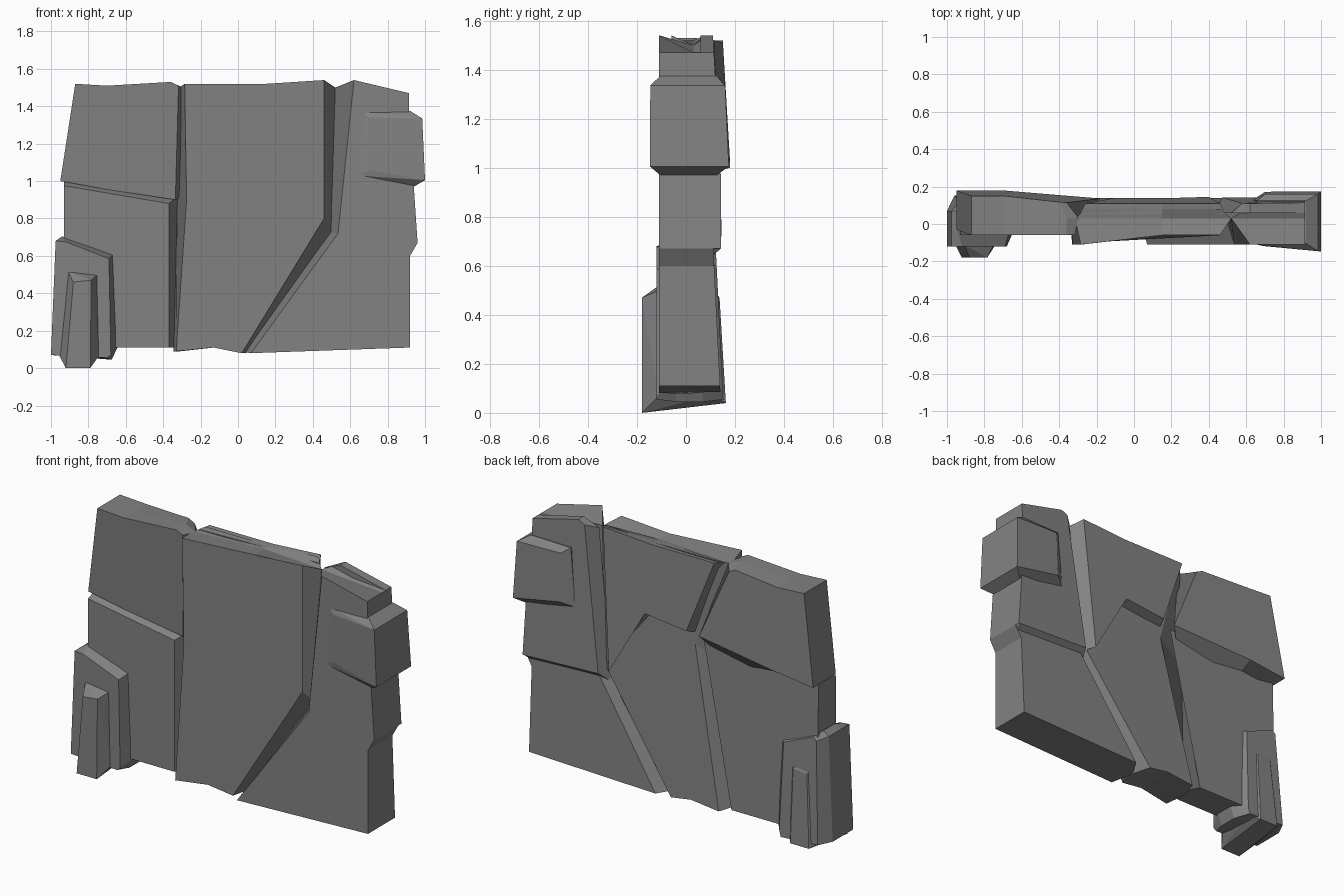
import bpy, bmesh

stone = bpy.data.materials.new("grey stone")
stone.diffuse_color = (0.225, 0.225, 0.23, 1)


def clamp(v):
    return max(0.0, min(1.0, v))


def chunk(name, *rings, hull=False):
    """Loft a rock chunk through (outline, y) rings, front to back; y is a number or f(x, z)."""
    bm = bmesh.new()
    loops = []
    for pts, y in rings:
        loops.append([bm.verts.new((x, y(x, z) if callable(y) else y, z)) for x, z in pts])
    if hull:
        res = bmesh.ops.convex_hull(bm, input=bm.verts)
        bmesh.ops.delete(bm, geom=[v for v in bm.verts if not v.link_faces], context='VERTS')
    else:
        n = len(loops[0])
        for a, b in zip(loops, loops[1:]):
            for i in range(n):
                j = (i + 1) % n
                bm.faces.new((a[i], a[j], b[j], b[i]))
        bm.faces.new(loops[0])
        bm.faces.new(loops[-1][::-1])
    bmesh.ops.recalc_face_normals(bm, faces=bm.faces)
    me = bpy.data.meshes.new(name)
    bm.to_mesh(me)
    bm.free()
    me.materials.append(stone)
    ob = bpy.data.objects.new(name, me)
    bpy.context.collection.objects.link(ob)
    return ob


# upper left block, its back overhangs the lower block
chunk("upper_left_block",
      ([(-.95, 1.0), (-.87, 1.52), (-.70, 1.51), (-.36, 1.53), (-.318, 1.51), (-.335, .90), (-.70, .955)],
       lambda x, z: -.06 + .03 * clamp((1.5 - z) / .5)),
      ([(-.95, 1.0), (-.87, 1.52), (-.70, 1.51), (-.36, 1.53), (-.295, 1.50), (-.30, .92), (-.70, .965)], .03),
      ([(-.95, 1.0), (-.87, 1.52), (-.70, 1.51), (-.40, 1.52), (-.36, 1.50), (-.18, 1.08), (-.70, 1.03)],
       lambda x, z: .15 + .03 * clamp((1.52 - z) / .5) - .04 * clamp((x + .7) / .37)))

# lower left block
chunk("lower_left_block",
      ([(-.93, .975), (-.37, .88), (-.37, .11), (-.93, .11)], -.06),
      ([(-.93, 1.01), (-.32, .92), (-.335, .11), (-.93, .11)], .03),
      ([(-.93, 1.04), (-.18, 1.07), (-.38, .11), (-.93, .11)], lambda x, z: .125 - .025 * z))

# middle block, leaning forward at its left edge
chunk("middle_block",
      ([(-.285, 1.52), (.15, 1.52), (.46, 1.54), (.46, .80), (.02, .08), (-.13, .11), (-.33, .09), (-.275, .90)],
       lambda x, z: -.06 - .05 * clamp((.15 - x) / .43)),
      ([(-.315, 1.50), (.15, 1.52), (.52, 1.50), (.51, .70), (.045, .08), (-.13, .11), (-.345, .09), (-.325, .90)], .03),
      ([(-.26, 1.52), (.15, 1.52), (.46, 1.54), (.43, .70), (0, .09), (-.13, .11), (-.31, .09), (-.12, 1.0)],
       lambda x, z: .14 - .06 * clamp(z - .1)))
chunk("middle_back_overhang",
      ([(-.29, 1.51), (.15, 1.52), (.49, 1.52), (.47, .70), (.17, 1.08), (-.13, 1.06)], .05),
      ([(-.26, 1.52), (.15, 1.52), (.46, 1.54), (.40, .72), (.17, 1.12), (-.10, 1.09)],
       lambda x, z: .11 + .035 * clamp((1.52 - z) / .5)))

# right block, with slanted groove edge
side = [(.915, 1.47), (.915, 1.38), (.94, .97), (.96, .67), (.92, .60), (.92, .11)]
chunk("right_block",
      ([(.62, 1.54)] + side + [(.07, .08), (.535, .72)], -.11),
      ([(.52, 1.50)] + side + [(.035, .085), (.49, .73)], .03),
      ([(.62, 1.54)] + side + [(.10, .085), (.50, .69)], lambda x, z: .14 - .045 * clamp((z - .1) / .9)))
chunk("right_back_overhang",
      ([(.52, 1.50), (.62, 1.54)] + side[:4] + [(.92, .60), (.44, .62)], .06),
      ([(.58, 1.52), (.62, 1.54)] + side[:4] + [(.95, .67), (.47, .69)],
       lambda x, z: .11 + .032 * clamp((1.54 - z) / .55)))

# bulge wrapping the upper right edge
rim = [(.66, 1.37), (.92, 1.375), (.94, .97), (.63, 1.03)]
bulge = [(.70, 1.34), (.985, 1.335), (1.0, 1.005), (.70, 1.06)]
chunk("right_bulge",
      (bulge, lambda x, z: -.115 - .032 * (x - .66) / .34),
      (rim, -.105), (rim, .125),
      (bulge, lambda x, z: .16 + .045 * (1.33 - z)), hull=True)

# stepped foot at the lower left, through both sides
foot = [(-1.0, .07), (-.975, .68), (-.94, .705), (-.665, .61), (-.645, .11), (-.675, .045)]
foot_face = [(-1.0, .07), (-.975, .68), (-.92, .675), (-.69, .585), (-.68, .07), (-.70, .055)]
chunk("stepped_foot", (foot_face, -.12), (foot, -.04), (foot, .07),
      ([(-.96, .07), (-.93, .66), (-.91, .68), (-.72, .60), (-.71, .09), (-.72, .055)],
       lambda x, z: .155 - .05 * z))

# small buttress on the foot, with a back that slopes outwards to the base
stub = [(-.955, .065), (-.91, .52), (-.75, .50), (-.74, .07)]
chunk("buttress",
      ([(-.92, 0), (-.88, .46), (-.785, .47), (-.79, 0)], -.18),
      (stub, -.11), (stub, .10),
      ([(-.91, .04), (-.88, .46), (-.79, .47), (-.79, .04)], lambda x, z: .165 - .06 * z), hull=True)
